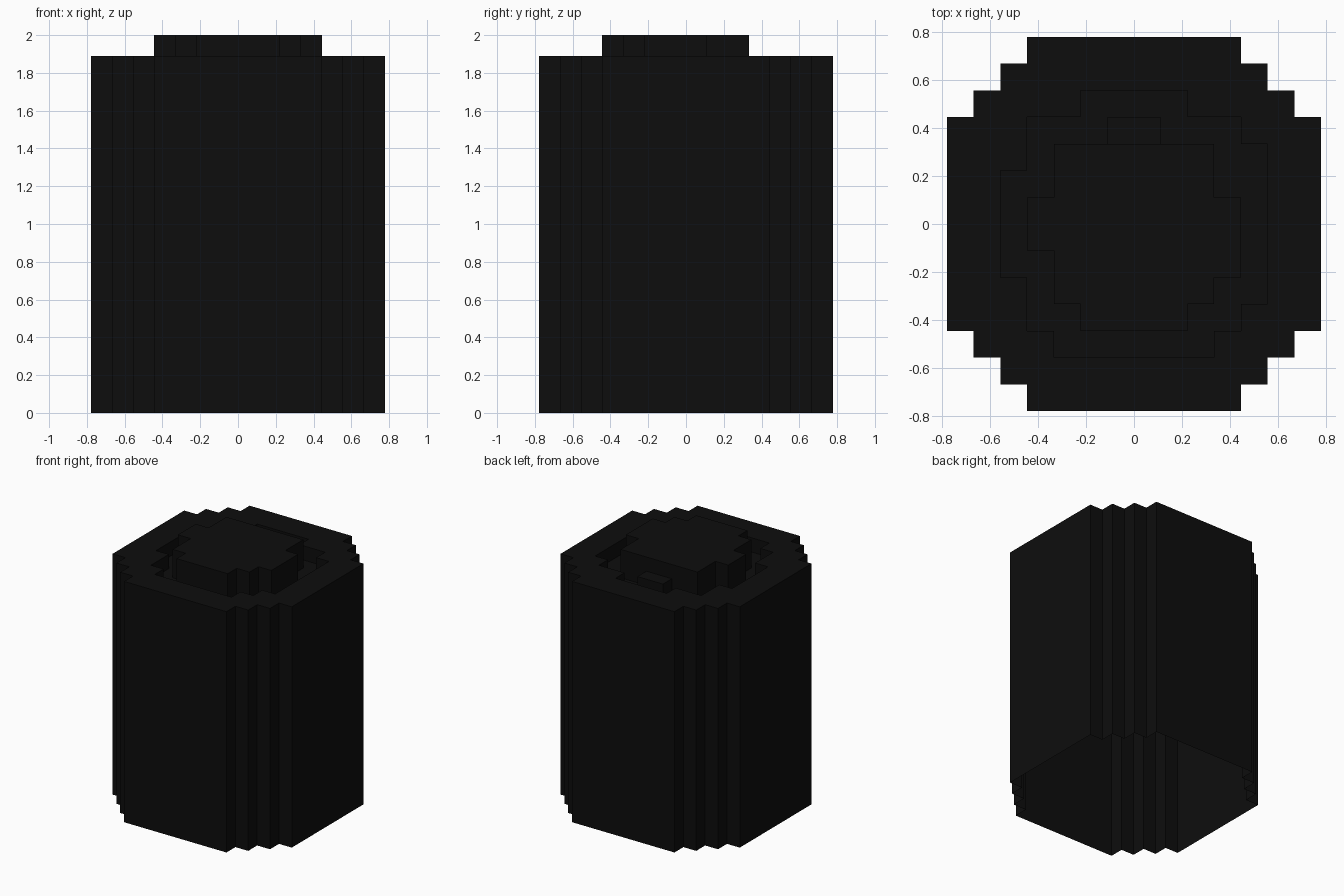
import bpy, bmesh
from mathutils import Vector

if "Cube" in bpy.data.objects:
    bpy.data.objects.remove(bpy.data.objects["Cube"])

U = 2 / 18  # one block
black = bpy.data.materials.new("black")
black.diffuse_color = (0.004, 0.004, 0.004, 1)
black.use_nodes = True
black.node_tree.nodes["Principled BSDF"].inputs["Base Color"].default_value = black.diffuse_color


def ring(bm, pts, z):
    """Closed loop of edges through block-grid points at height z."""
    vs = [bm.verts.new((x * U, y * U, z * U)) for x, y in pts]
    return vs, [bm.edges.new((a, vs[(i + 1) % len(vs)])) for i, a in enumerate(vs)]


def wall(bm, pts, z0, z1, inward=False):
    """Vertical wall along a counter-clockwise outline; returns its top and bottom edges."""
    a, ea = ring(bm, pts, z0)
    b, eb = ring(bm, pts, z1)
    n = len(pts)
    for i in range(n):
        j = (i + 1) % n
        f = [a[i], a[j], b[j], b[i]]
        bm.faces.new(f[::-1] if inward else f)
    return ea, eb


def cap(bm, edges):
    """Flat upward face between the given loops, holes included."""
    bmesh.ops.triangle_fill(bm, edges=edges, use_beauty=True, use_dissolve=False, normal=Vector((0, 0, 1)))


def finish(name, bm):
    me = bpy.data.meshes.new(name)
    bm.to_mesh(me)
    bm.free()
    me.materials.append(black)
    bpy.context.collection.objects.link(bpy.data.objects.new(name, me))


# Stepped round outline, one quarter mirrored four ways
q = [(7, 0), (7, 4), (6, 4), (6, 5), (5, 5), (5, 6), (4, 6), (4, 7)][1:]
outer = (q + [(-x, y) for x, y in q[::-1]]
         + [(-x, -y) for x, y in q] + [(x, -y) for x, y in q[::-1]])

# Irregular inner edge of the rim
hole = [(5, -3), (5, 3), (4, 3), (4, 4), (2, 4), (2, 5), (-2, 5), (-2, 4), (-4, 4), (-4, 2),
        (-5, 2), (-5, -2), (-4, -2), (-4, -4), (-3, -4), (-3, -5), (3, -5), (3, -4), (4, -4), (4, -3)]

# Raised centre
core = [(4, -2), (4, 1), (3, 1), (3, 3), (-3, 3), (-3, 1), (-4, 1), (-4, -1), (-3, -1), (-3, -3),
        (-2, -3), (-2, -4), (2, -4), (2, -3), (3, -3), (3, -2)]

# Outer shell, open underneath, with rim and groove
bm = bmesh.new()
_, rim_out = wall(bm, outer, 0, 17)
floor, rim_in = wall(bm, hole, 16, 17, inward=True)
cap(bm, rim_out + rim_in)
_, core_edge = ring(bm, core, 16)
cap(bm, floor + core_edge)
finish("shell_with_groove", bm)

# Plug standing in the groove
bm = bmesh.new()
cap(bm, wall(bm, core, 16, 18)[1])
finish("centre_plug", bm)

# Small step behind the plug
bm = bmesh.new()
cap(bm, wall(bm, [(-1, 3), (1, 3), (1, 4), (-1, 4)], 16, 17)[1])
finish("plug_step", bm)
